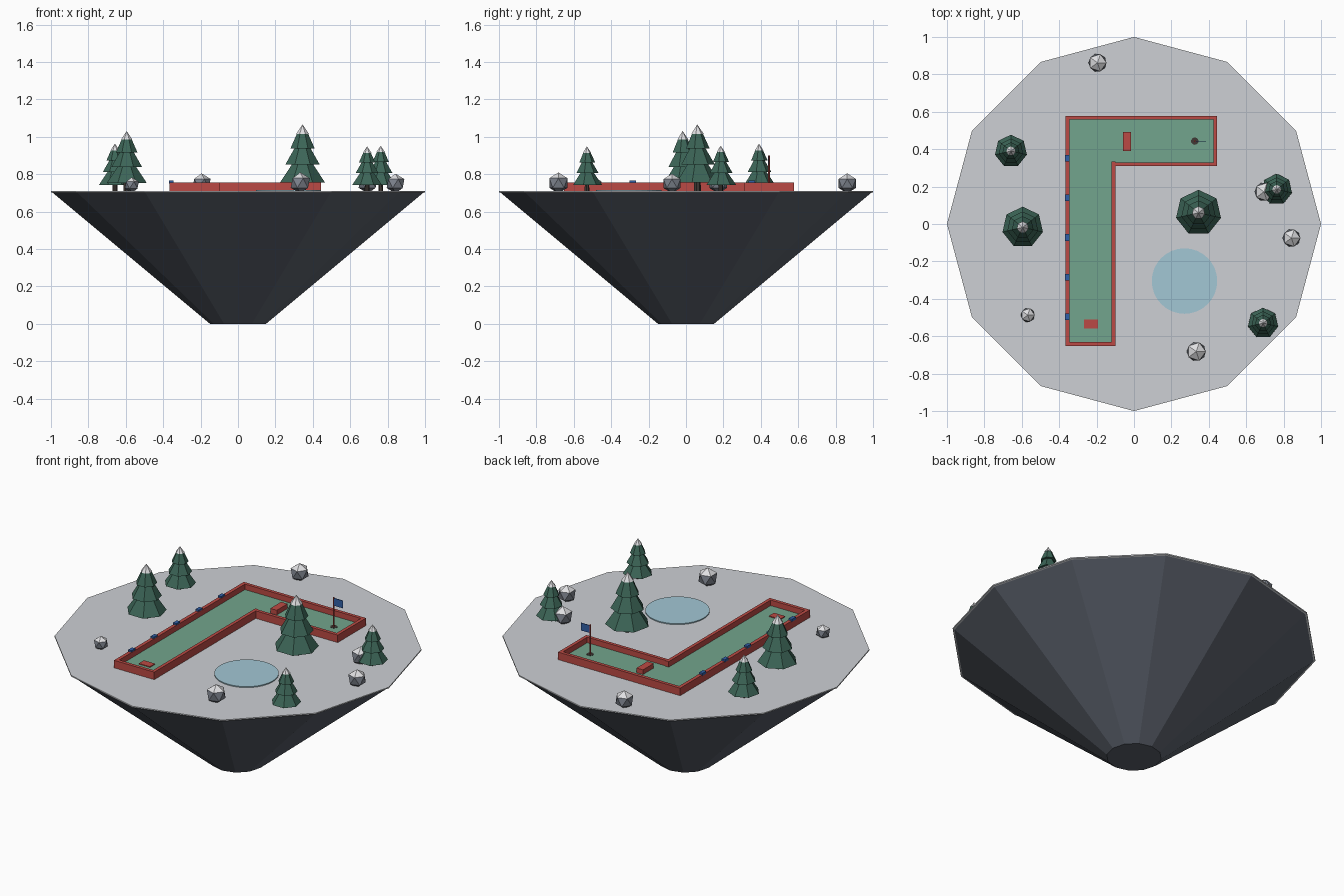
import bpy, bmesh, math

if "Cube" in bpy.data.objects:
    bpy.data.objects.remove(bpy.data.objects["Cube"])

TOP = 0.71  # height of the snowy ground


def mat(name, rgb):
    m = bpy.data.materials.new(name)
    m.diffuse_color = (*rgb, 1)
    m.use_nodes = True
    m.node_tree.nodes["Principled BSDF"].inputs["Base Color"].default_value = m.diffuse_color
    return m


SNOW = mat("grey snow", (0.61, 0.63, 0.66))
CAP = mat("white snow", (0.74, 0.74, 0.76))
SLATE = mat("dark slate", (0.105, 0.12, 0.15))
ROCK = mat("rock grey", (0.20, 0.22, 0.26))
TURF = mat("turf green", (0.168, 0.376, 0.266))
PINE = mat("pine green", (0.045, 0.13, 0.095))
RED = mat("brick red", (0.50, 0.068, 0.058))
BLUE = mat("flag blue", (0.03, 0.115, 0.39))
ICE = mat("ice blue", (0.36, 0.57, 0.66))
BARK = mat("dark bark", (0.05, 0.04, 0.035))


def finish(name, bm, mats, loc=(0, 0, 0)):
    bmesh.ops.recalc_face_normals(bm, faces=bm.faces)
    me = bpy.data.meshes.new(name)
    bm.to_mesh(me)
    bm.free()
    for m in mats:
        me.materials.append(m)
    ob = bpy.data.objects.new(name, me)
    ob.location = loc
    bpy.context.collection.objects.link(ob)
    return ob


def lathe(name, profile, sides, material, loc):
    """Closed faceted solid from (radius, z) points; first vertex points to +y."""
    bm = bmesh.new()
    rings = []
    for r, z in profile:
        if r == 0:
            rings.append([bm.verts.new((0, 0, z))] * sides)
        else:
            rings.append([bm.verts.new((r * math.sin(2 * math.pi * i / sides),
                                        r * math.cos(2 * math.pi * i / sides), z))
                          for i in range(sides)])
    for a, b in zip(rings, rings[1:]):
        for i in range(sides):
            j = (i + 1) % sides
            bm.faces.new(list(dict.fromkeys((a[i], a[j], b[j], b[i]))))
    for ring, (r, z) in ((rings[0], profile[0]), (rings[-1], profile[-1])):
        if r > 0:
            bm.faces.new(ring)
    return finish(name, bm, [material], loc)


def box(name, x0, x1, y0, y1, z0, z1, material):
    bm = bmesh.new()
    bmesh.ops.create_cube(bm, size=1)
    for v in bm.verts:
        v.co = ((x0, x1)[v.co.x > 0], (y0, y1)[v.co.y > 0], (z0, z1)[v.co.z > 0])
    return finish(name, bm, [material])


# Floating island: slate cone with a thin snow plate
lathe("island_base", [(0.15, 0), (0.99, 0.70)], 12, SLATE, (0, 0, 0))
lathe("snow_ground", [(0.99, 0.70), (1.0, 0.703), (1.0, TOP)], 12, SNOW, (0, 0, 0))

# Frozen pond
lathe("pond", [(0.175, TOP - 0.004), (0.175, TOP + 0.006)], 32, ICE, (0.27, -0.305, 0))

# L-shaped putting green
bm = bmesh.new()
outline = [(-0.355, -0.642), (-0.11, -0.642), (-0.11, 0.32),
           (0.434, 0.32), (0.434, 0.568), (-0.355, 0.568)]
face = bm.faces.new([bm.verts.new((x, y, TOP - 0.004)) for x, y in outline])
ext = bmesh.ops.extrude_face_region(bm, geom=[face])
for v in ext["geom"]:
    if isinstance(v, bmesh.types.BMVert):
        v.co.z = TOP + 0.012
finish("putting_green", bm, [TURF])

# Border walls
for name, x0, x1, y0, y1 in [
        ("wall_left", -0.366, -0.345, -0.652, 0.578),
        ("wall_inner", -0.119, -0.099, -0.652, 0.334),
        ("wall_start", -0.366, -0.099, -0.652, -0.632),
        ("wall_back", -0.366, 0.444, 0.558, 0.578),
        ("wall_front", -0.119, 0.444, 0.310, 0.330),
        ("wall_end", 0.424, 0.444, 0.310, 0.578)]:
    box(name, x0, x1, y0, y1, TOP - 0.004, 0.755, RED)

# Blue markers along the left wall
for i in range(5):
    y = 0.352 - 0.212 * i
    box("wall_marker", -0.368, -0.346, y - 0.018, y + 0.018, 0.75, 0.765, BLUE)

# Tee mat and obstacle block
box("tee_mat", -0.267, -0.193, -0.558, -0.51, 0.718, 0.727, RED)
box("obstacle", -0.059, -0.016, 0.39, 0.492, 0.718, 0.75, RED)

# Hole with pole and flag
lathe("hole", [(0.02, 0.718), (0.02, 0.724)], 10, BARK, (0.325, 0.443, 0))
lathe("flag_pole", [(0.005, 0.718), (0.005, 0.90)], 6, RED, (0.325, 0.443, 0))
box("flag", 0.328, 0.386, 0.441, 0.445, 0.85, 0.895, BLUE)

# Pine trees: trunk, three skirts, snow tip
for x, y, s in [(0.345, 0.06, 1), (-0.595, -0.018, 0.9), (-0.658, 0.39, 0.71),
                (0.763, 0.185, 0.68), (0.69, -0.53, 0.67)]:
    def part(name, pts, material):
        lathe(name, [(r * s, z * s) for r, z in pts], 7, material, (x, y, TOP))
    part("tree_trunk", [(0.02, -0.005), (0.018, 0.06)], BARK)
    part("tree_skirts", [(0, 0.046), (0.123, 0.046), (0.058, 0.142), (0.094, 0.142),
                         (0.044, 0.228), (0.066, 0.228), (0.028, 0.312)], PINE)
    part("tree_snow_tip", [(0.035, 0.305), (0, 0.356)], CAP)

# Boulders: icosahedra with a snowy crown
for x, y, r in [(-0.195, 0.862, 0.054), (0.695, 0.172, 0.056), (0.842, -0.075, 0.053),
                (0.333, -0.682, 0.057), (-0.568, -0.487, 0.042)]:
    bm = bmesh.new()
    bmesh.ops.create_icosphere(bm, subdivisions=1, radius=r)
    bm.normal_update()
    for f in bm.faces:
        f.material_index = 1 if f.normal.z > 0.6 else 0
    finish("boulder", bm, [ROCK, CAP], (x, y, TOP + 0.75 * r))
